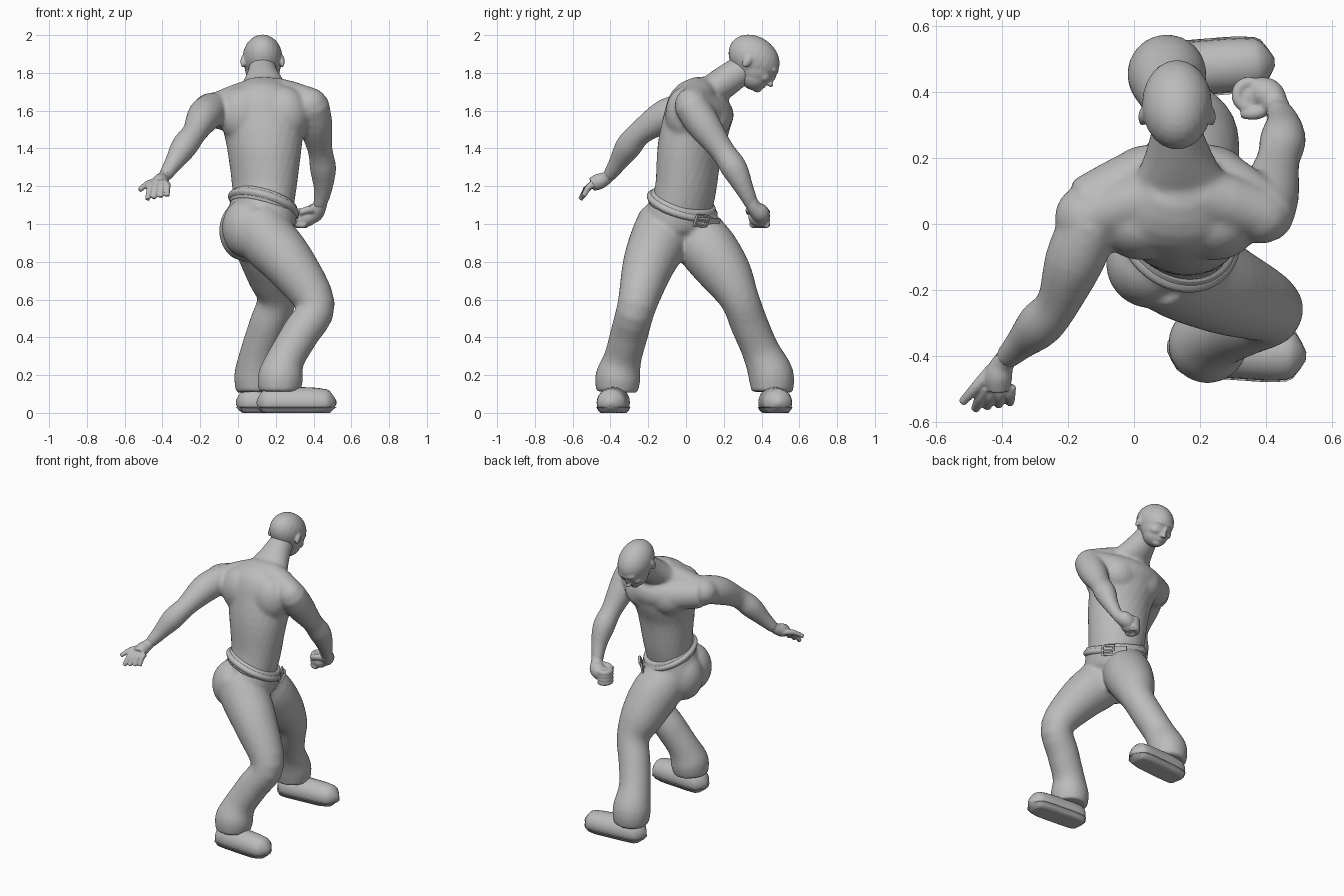
import bpy, bmesh, math
from mathutils import Vector, Matrix

if "Cube" in bpy.data.objects:
    bpy.data.objects.remove(bpy.data.objects["Cube"])

grey = bpy.data.materials.new("plain_grey")
grey.use_nodes = True
shade = (0.5, 0.5, 0.5, 1)
grey.diffuse_color = shade
grey.node_tree.nodes["Principled BSDF"].inputs["Base Color"].default_value = shade
UP = Vector((0, 0, 1))


def twisted_side(height):
    """Sideways direction of the body: hips are turned, chest is square."""
    yaw = math.radians(max(-50, min(0, 100 * (height - 1.55))))
    return Vector((math.cos(yaw), math.sin(yaw), 0))


def spline(rings, steps):
    """Catmull-Rom interpolation of every value in the ring list."""
    smooth_rings = []
    last = len(rings) - 1
    for i in range(last):
        around = [rings[max(0, min(last, i + k))] for k in (-1, 0, 1, 2)]
        for s in range(steps):
            t = s / steps
            smooth_rings.append([b + t / 2 * (c - a + t * (2*a - 5*b + 4*c - d + t * (3*(b - c) + d - a)))
                                 for a, b, c, d in zip(*around)])
    return smooth_rings + [rings[last]]


def tube(bm, rings, ref=None, sides=24, steps=4, clamp=None):
    """Closed loft through rings (x, y, z, side radius, optional other radius)."""
    rings = spline(rings, steps)
    loops = []
    for i, ring in enumerate(rings):
        centre = Vector(ring[:3])
        before = Vector(rings[max(i - 1, 0)][:3])
        after = Vector(rings[min(i + 1, len(rings) - 1)][:3])
        along = (after - before).normalized()
        side = ref or twisted_side(centre.z)
        side = (side - along * side.dot(along)).normalized()
        other = along.cross(side)
        loop = []
        for k in range(sides):
            angle = math.tau * k / sides
            point = centre + side * ring[3] * math.cos(angle) + other * ring[-1] * math.sin(angle)
            if clamp:
                point.z = min(max(point.z, clamp[0]), clamp[1])
            loop.append(bm.verts.new(point))
        loops.append(loop)
    for low, high in zip(loops, loops[1:]):
        for k in range(sides):
            following = (k + 1) % sides
            bm.faces.new((low[k], low[following], high[following], high[k]))
    bm.faces.new(loops[0][::-1])
    bm.faces.new(loops[-1])


def limb(bm, path, radii):
    tube(bm, [(*point, radius) for point, radius in zip(path, radii)])


def blob(bm, centre, radii, frame=Matrix()):
    matrix = frame @ Matrix.Translation(centre) @ Matrix.Diagonal((*radii, 1))
    bmesh.ops.create_uvsphere(bm, u_segments=24, v_segments=16, radius=1, matrix=matrix)


def box(bm, centre, size, frame):
    matrix = frame @ Matrix.Translation(centre) @ Matrix.Diagonal((*size, 1))
    bmesh.ops.create_cube(bm, size=1, matrix=matrix)


def finish(bm, name, voxel=0, relax=4, smooth=True):
    """Turn the bmesh into an object, optionally blending its pieces."""
    bmesh.ops.recalc_face_normals(bm, faces=bm.faces)
    for face in bm.faces:
        face.smooth = smooth
    mesh = bpy.data.meshes.new(name)
    bm.to_mesh(mesh)
    bm.free()
    mesh.materials.append(grey)
    part = bpy.data.objects.new(name, mesh)
    bpy.context.scene.collection.objects.link(part)
    if voxel:
        blend = part.modifiers.new("blend", "REMESH")
        blend.mode = "VOXEL"
        blend.voxel_size = voxel
        blend.use_smooth_shade = True
        soften = part.modifiers.new("soften", "SMOOTH")
        soften.factor = 0.5
        soften.iterations = relax
    return part


# Torso twisting from hips to chest, with neck and shoulders
bm = bmesh.new()
tube(bm, [(.13, -.03, 1.06, .17, .15), (.14, 0, 1.2, .18, .155), (.14, .02, 1.4, .2, .17),
          (.135, .06, 1.55, .22, .18), (.135, .08, 1.66, .21, .16), (.14, .12, 1.75, .1, .07)])
tube(bm, [(.14, .09, 1.67, .17, .08), (.135, .18, 1.735, .115, .085),
          (.13, .27, 1.8, .08, .08), (.13, .34, 1.85, .07, .07)])
tube(bm, [(-.13, .02, 1.61, .08), (.14, .09, 1.69, .09), (.39, .03, 1.64, .08)], UP)
tube(bm, [(-.15, .05, 1.6, .09), (.05, .14, 1.58, .1), (.22, .14, 1.58, .1), (.39, .05, 1.62, .08)], UP)
for side in (-1, 1):
    blob(bm, (.135 + side * .09, .13, 1.56), (.13, .11, .12))     # chest muscle
    blob(bm, (.135 + side * .11, 0, 1.58), (.13, .11, .15))       # upper back

# Both arms share the same thickness from shoulder to wrist
arm_radii = (.09, .09, .066, .07, .05, .035)
limb(bm, [(-.13, .01, 1.61), (-.18, -.11, 1.57), (-.23, -.24, 1.485),
          (-.285, -.305, 1.41), (-.34, -.36, 1.325), (-.39, -.41, 1.25)], arm_radii)
limb(bm, [(.39, .02, 1.64), (.41, .09, 1.53), (.435, .19, 1.39),
          (.45, .255, 1.295), (.45, .31, 1.185), (.43, .355, 1.09)], arm_radii)
blob(bm, (-.14, .02, 1.605), (.1, .1, .09))
blob(bm, (.385, .025, 1.63), (.09, .085, .09))
finish(bm, "torso_and_arms", .011, 9)

# Head, built upright facing local y, then tipped forward
bm = bmesh.new()
tip = Matrix.Translation((.13, .36, 1.86)) @ Matrix.Rotation(math.radians(-35), 4, "X")
blob(bm, (0, -.01, .015), (.106, .145, .114), tip)
blob(bm, (0, .03, -.02), (.094, .1, .1), tip)         # face
blob(bm, (0, .045, -.06), (.08, .08, .077), tip)      # jaw
blob(bm, (0, .09, -.105), (.034, .03, .024), tip)     # chin
blob(bm, (0, .108, .024), (.066, .03, .024), tip)     # brow
blob(bm, (0, .138, -.05), (.02, .02, .013), tip)      # nose tip
blob(bm, (0, .128, -.02), (.012, .018, .04), tip)     # nose bridge
blob(bm, (0, .113, -.08), (.03, .014, .012), tip)     # lips
for side in (-1, 1):
    blob(bm, (side * .045, .085, -.035), (.034, .036, .03), tip)      # cheek
    blob(bm, (side * .036, .107, 0), (.02, .017, .012), tip)          # eye
    blob(bm, (side * .105, -.03, -.02), (.012, .022, .036), tip)      # ear
finish(bm, "head", .006, 6)

# Open hand: fingers fan out evenly, the thumb points away
bm = bmesh.new()
limb(bm, [(-.365, -.385, 1.285), (-.395, -.42, 1.245), (-.41, -.46, 1.225), (-.41, -.5, 1.21)],
     (.03, .034, .042, .036))
fingers = [((-.45 + .025 * k, -.49, 1.21), (-.48 + .035 * k, -.56 + .006 * k, 1.13 + .006 * k))
           for k in range(4)]
for start, end in fingers + [((-.43, -.44, 1.22), (-.52, -.54, 1.18))]:
    knuckle = (Vector(start) + Vector(end)) / 2 + UP * .015
    limb(bm, [start, knuckle, end], (.019, .017, .013))
finish(bm, "open_hand", .005, 3)

# Clenched fist: four curled fingers stacked, the thumb over them
bm = bmesh.new()
limb(bm, [(.445, .335, 1.14), (.43, .36, 1.09), (.405, .39, 1.06), (.37, .4, 1.04)],
     (.034, .038, .05, .045))
blob(bm, (.36, .385, 1.035), (.055, .055, .05))
for k in range(4):
    curl = [math.radians(a) for a in range(60, 300, 45)]
    tube(bm, [(.35 + .038 * math.cos(a), .39 + .038 * math.sin(a), 1.065 - .023 * k, .018)
              for a in curl], UP)
tube(bm, [(.41, .36, 1.075, .024), (.37, .335, 1.075, .02), (.325, .335, 1.06, .016)], UP)
finish(bm, "fist", .006, 4)

# Trousers: hips and two bent, flared legs
bm = bmesh.new()
tube(bm, [(.145, -.01, 1.12, .18, .165), (.128, -.025, 1.05, .195, .175),
          (.11, -.04, .97, .2, .16), (.11, -.05, .88, .15, .12)])
blob(bm, (.05, -.12, .98), (.135, .135, .16))
blob(bm, (.03, -.01, .965), (.13, .13, .16))
leg_radii = (.14, .155, .137, .104, .1, .1, .12, .11)
limb(bm, [(.08, -.11, 1.03), (.155, -.14, .92), (.28, -.2, .78), (.41, -.26, .57),
          (.33, -.3, .42), (.255, -.335, .29), (.225, -.36, .19), (.22, -.365, .11)], leg_radii)
limb(bm, [(.08, .01, 1), (.145, .115, .87), (.185, .215, .73), (.205, .285, .6),
          (.16, .335, .47), (.115, .395, .33), (.1, .45, .2), (.1, .455, .11)], leg_radii)
finish(bm, "trousers", .012, 6)

# Belt: two bands on a plane tilted down to the front
axis = Vector((.33, .34, 1)).normalized()
middle = Vector((.135, -.02, 1.1))
for name, half, grow in (("waistband", .035, 0), ("belt", .02, .01)):
    bm = bmesh.new()
    rings = []
    for i in range(-2, 3):
        swell = grow - .003 * i * i
        rings.append((*(middle + axis * half * i / 2), .192 + swell, .178 + swell))
    tube(bm, rings, sides=40)
    finish(bm, name)

# Buckle frame, prong and loose strap end; local x runs around the belt
facing = Vector((.8, .6, 0))
out = (facing - axis * facing.dot(axis)).normalized()
frame = Matrix((axis.cross(out), out, axis)).transposed().to_4x4()
frame.translation = middle + out * .19
bm = bmesh.new()
for side in (-1, 1):
    box(bm, (side * .036, .008, 0), (.012, .016, .064), frame)
    box(bm, (0, .008, side * .028), (.084, .016, .012), frame)
box(bm, (0, .01, 0), (.07, .01, .01), frame)
finish(bm, "buckle", smooth=False)
bm = bmesh.new()
box(bm, (.078, .003, 0), (.085, .01, .04), frame)
finish(bm, "strap_end", smooth=False)

# Shoes: rounded heel-to-toe loft with a flattened base, plus a flat sole
for name, heel, toe in (("back_shoe", (.1, -.37, .055), (.52, -.4, .055)),
                        ("front_shoe", (-.01, .455, .055), (.425, .49, .055))):
    for suffix, widen, clamp in (("", 1, (.02, .2)), ("_sole", 1.06, (0, .03))):
        bm = bmesh.new()
        rings = []
        for i in range(13):
            along = i / 12
            rounding = .15 + .85 * math.sqrt(1 - abs(2 * along - 1) ** 5)
            rings.append((*Vector(heel).lerp(Vector(toe), along),
                          .082 * rounding * widen, (.09 - .015 * along) * rounding))
        tube(bm, rings, steps=2, clamp=clamp)
        finish(bm, name + suffix)
